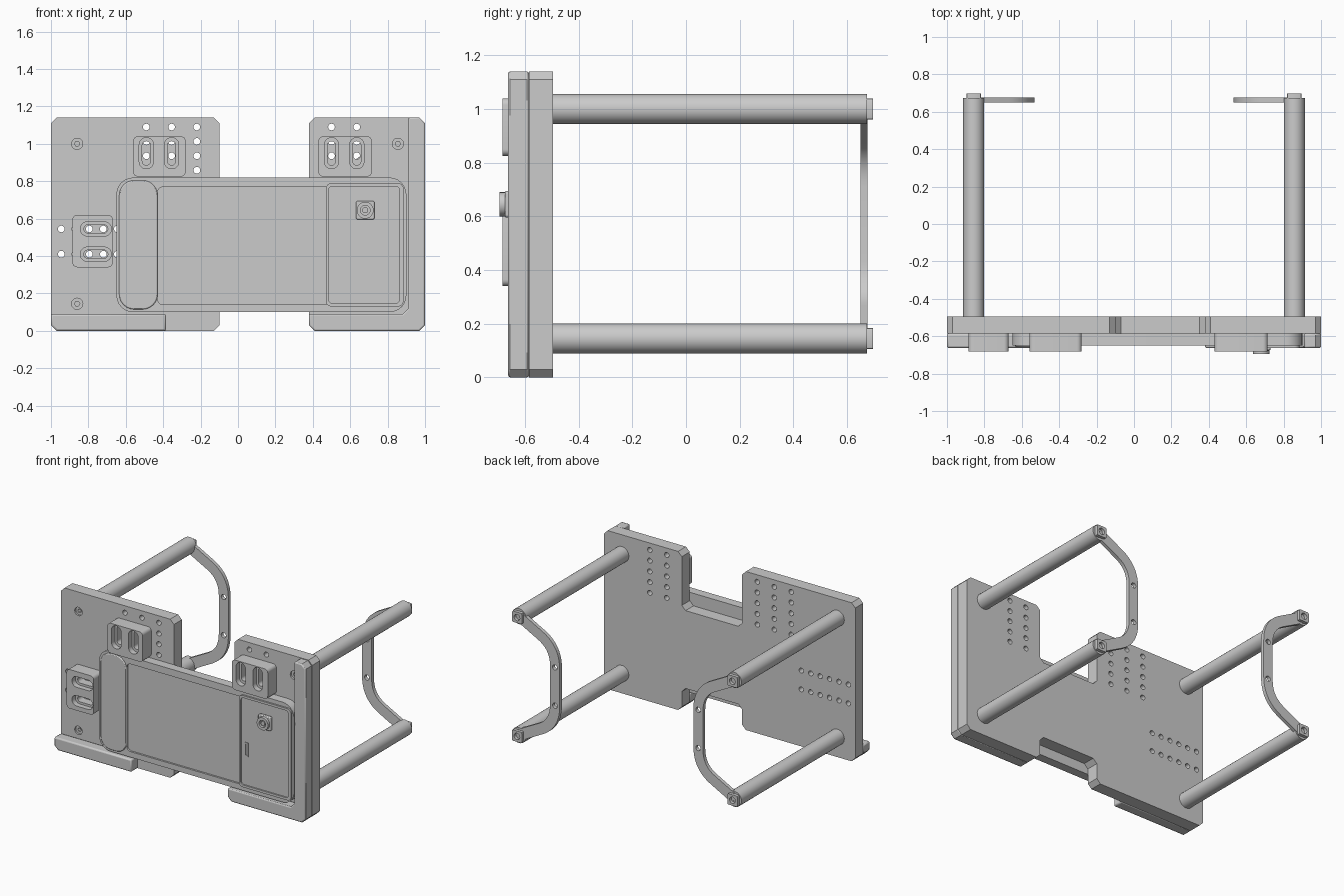
import bpy, bmesh, math
from mathutils import Vector

if "Cube" in bpy.data.objects:
    bpy.data.objects.remove(bpy.data.objects["Cube"])


def soften(pts, r, n=1):
    """Cut (n=1) or round (n>1) every corner of a closed outline."""
    out = []
    for i, p in enumerate(pts):
        p = Vector(p)
        a, b = Vector(pts[i - 1]) - p, Vector(pts[(i + 1) % len(pts)]) - p
        a, b = p + a.normalized() * r, p + b.normalized() * r
        for k in range(n + 1):
            t = k / n
            w = 0.59 if n > 1 else 0   # pull toward a circular arc
            d = (1 - t) ** 2 + 2 * w * 1.2 * t * (1 - t) + t * t if n > 1 else 1
            if n > 1:
                q = (a * (1 - t) ** 2 + p * 2 * w * 1.2 * t * (1 - t) + b * t * t) / d
            else:
                q = a.lerp(b, t)
            out.append((q.x, q.y))
    return out


def rect(x0, x1, z0, z1, r=0.0, n=6):
    pts = [(x0, z0), (x1, z0), (x1, z1), (x0, z1)]
    return soften(pts, r, n) if r else pts


def circle(x, z, r, n=20):
    return [(x + r * math.cos(2 * math.pi * k / n), z + r * math.sin(2 * math.pi * k / n)) for k in range(n)]


def slab(name, loops, y0, y1, bevel=0.0):
    """Fill xz outlines (inner loops become holes) and extrude from y0 to y1."""
    cu = bpy.data.curves.new(name, 'CURVE')
    cu.dimensions = '2D'
    cu.fill_mode = 'BOTH'
    cu.extrude = (y1 - y0) / 2
    for loop in loops:
        sp = cu.splines.new('POLY')
        sp.points.add(len(loop) - 1)
        for p, (x, z) in zip(sp.points, loop):
            p.co = (x, z, 0, 1)
        sp.use_cyclic_u = True
    ob = bpy.data.objects.new(name, cu)
    bpy.context.collection.objects.link(ob)
    ob.rotation_euler.x = math.pi / 2
    ob.location.y = (y0 + y1) / 2
    bpy.ops.object.select_all(action='DESELECT')
    ob.select_set(True)
    bpy.context.view_layer.objects.active = ob
    bpy.ops.object.convert(target='MESH')
    ob = bpy.context.object
    ob.name = name
    bm = bmesh.new()
    bm.from_mesh(ob.data)
    bmesh.ops.remove_doubles(bm, verts=bm.verts, dist=1e-5)
    if bevel:
        bmesh.ops.dissolve_limit(bm, angle_limit=0.01, verts=bm.verts, edges=bm.edges)
    bmesh.ops.recalc_face_normals(bm, faces=bm.faces)
    bm.to_mesh(ob.data)
    bm.free()
    bpy.ops.object.shade_smooth_by_angle(angle=math.radians(32))
    if bevel:
        m = ob.modifiers.new('edge', 'BEVEL')
        m.width, m.segments, m.angle_limit = bevel, 2, math.radians(50)
        m.limit_method = 'ANGLE'
    return ob


# Back plate: outline with top and bottom notches, hole grids, screw holes
outline = soften([(-1, 0), (-.10, 0), (-.10, .17), (.38, .17), (.38, 0), (1, 0),
                  (1, 1.14), (.38, 1.14), (.38, .73), (-.10, .73), (-.10, 1.14), (-1, 1.14)], .03)
rows = [1.09 - .077 * k for k in range(5)]
holes = [circle(x, z, .018, 16) for x in (-.49, -.355, -.22, .50, .635) for z in rows]
holes += [circle(-.945 + .075 * k, z, .018, 16) for k in range(6) for z in (.545, .41)]
screws = [(-.86, 1.0), (.855, 1.0), (-.86, .145)]
slab('back_plate', [outline] + holes + [circle(x, z, .03) for x, z in screws], -.585, -.495)
for x, z in screws:
    slab('plate_screw', [circle(x, z, .03), circle(x, z, .014, 6)], -.572, -.50)

# Support lips along the bottom and right side
slab('left_lip', [[(-1, .03), (-.97, 0), (-.385, 0), (-.385, .09), (-1, .09)]], -.663, -.585, .01)
slab('right_lip', [[(.38, .03), (.41, 0), (.97, 0), (1, .03), (1, 1.11), (.97, 1.14),
                    (.91, 1.14), (.91, .12), (.88, .09), (.38, .09)]], -.663, -.585, .008)

# Held device: rim, recessed screen, raised end pad, camera panel
slab('device_rim', [rect(-.65, .90, .10, .82, .09), rect(-.43, .87, .14, .77, .03)], -.65, -.585)
slab('device_screen', [rect(-.44, .88, .13, .78)], -.637, -.586)
slab('device_end_pad', [soften([(-.635, .115), (-.43, .115), (-.43, .805), (-.635, .805)], .08, 6)], -.658, -.64, .006)
slab('camera_bezel', [rect(.47, .885, .13, .79, .03), rect(.485, .862, .147, .773, .02)], -.662, -.63)
slab('camera_panel', [rect(.48, .87, .14, .78)], -.652, -.63)
slab('lens_base', [rect(.63, .73, .595, .695, .012)], -.675, -.65, .006)
slab('lens_ring', [circle(.68, .645, .045, 28), circle(.68, .645, .026, 28)], -.695, -.674)
slab('lens_glass', [circle(.68, .645, .016, 20)], -.69, -.674)
slab('panel_grille', [rect(.51, .54, .355, .455), rect(.52, .53, .365, .445)], -.657, -.651)


# Slotted clamps: a front layer with wide slots over a back layer with narrow ones
def clamp(name, box, centres, vertical):
    def slots(w, h):
        return [rect(x - w, x + w, z - h, z + h, w * .98) if vertical
                else rect(x - h, x + h, z - w, z + w, w * .98) for x, z in centres]
    slab(name + '_face', [rect(*box, .025)] + slots(.038, .083), -.683, -.645)
    slab(name + '_base', [rect(*box, .025)] + slots(.022, .064), -.645, -.585)


clamp('top_left_clamp', (-.56, -.28, .825, 1.04), [(-.49, .95), (-.355, .95)], True)
clamp('top_right_clamp', (.43, .715, .825, 1.04), [(.50, .95), (.635, .95)], True)
clamp('side_clamp', (-.885, -.67, .34, .62), [(-.76, .545), (-.76, .41)], False)


# Bent grip strap: rounded centre path widened to both sides
def strap_outline(s, half):
    path = [Vector((.86, 1.0))]
    for c, a, b in (((.57, .85), (.69, .91), (.57, .71)), ((.57, .295), (.57, .435), (.69, .235))):
        a, b, c = Vector(a), Vector(b), Vector(c)
        path += [a * (1 - t) ** 2 + c * 2 * t * (1 - t) + b * t * t for t in [k / 10 for k in range(11)]]
    path.append(Vector((.86, .145)))
    left, right = [], []
    for i, p in enumerate(path):
        d = (path[min(i + 1, len(path) - 1)] - path[max(i - 1, 0)]).normalized()
        n = Vector((-d.y, d.x)) * half
        left.append((s * (p + n).x, (p + n).y))
        right.append((s * (p - n).x, (p - n).y))
    return left + right[::-1]


# Rods, end nuts and straps on both sides
for s, side in ((-1, 'left'), (1, 'right')):
    slab(side + '_strap', [strap_outline(s, .038)] +
         [circle(s * .57, z, .019, 16) for z in (.71, .435)], .65, .676)
    for z, level in ((1.0, 'upper'), (.145, 'lower')):
        x = s * .857
        slab(f'{side}_{level}_rod', [circle(x, z, .056, 28)], -.497, .674)
        slab(f'{side}_{level}_nut', [rect(x - .039, x + .039, z - .039, z + .039, .008, 2),
                                     circle(x, z, .023, 16)], .672, .697)
